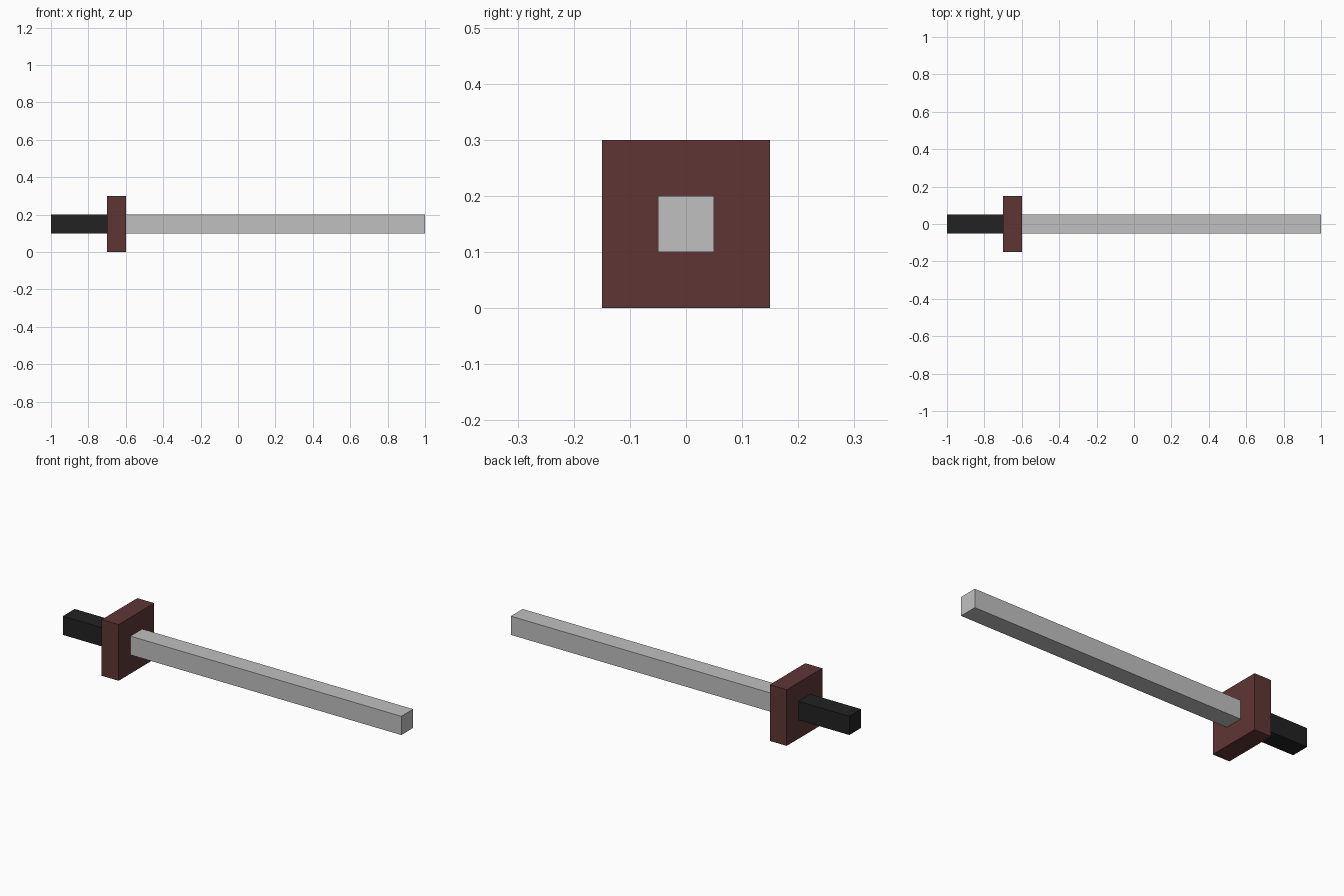
import bpy

cube = bpy.data.objects.get("Cube")
if cube:
    bpy.data.objects.remove(cube, do_unlink=True)

AXIS_Z = 0.15  # height of the sword's long axis


def make_material(name, rgb):
    mat = bpy.data.materials.new(name)
    mat.use_nodes = True
    color = (*rgb, 1.0)
    mat.diffuse_color = color
    bsdf = next(n for n in mat.node_tree.nodes if n.type == "BSDF_PRINCIPLED")
    bsdf.inputs["Base Color"].default_value = color
    return mat


def make_bar(name, x_start, x_end, width, mat):
    """Square bar along x, centred on the sword's axis."""
    bpy.ops.mesh.primitive_cube_add(size=1, location=((x_start + x_end) / 2, 0, AXIS_Z))
    bar = bpy.context.object
    bar.name = bar.data.name = name
    bar.scale = (x_end - x_start, width, width)
    bpy.ops.object.transform_apply(location=False, rotation=False, scale=True)
    bar.data.materials.append(mat)
    return bar


steel = make_material("light_grey_steel", (0.53, 0.53, 0.53))
maroon = make_material("dark_maroon", (0.115, 0.036, 0.036))
black = make_material("black_grip", (0.016, 0.016, 0.016))

# Grip, square guard and long blade, end to end
make_bar("handle", -1.0, -0.7, 0.1, black)
make_bar("guard", -0.7, -0.6, 0.3, maroon)
make_bar("blade", -0.6, 1.0, 0.1, steel)
